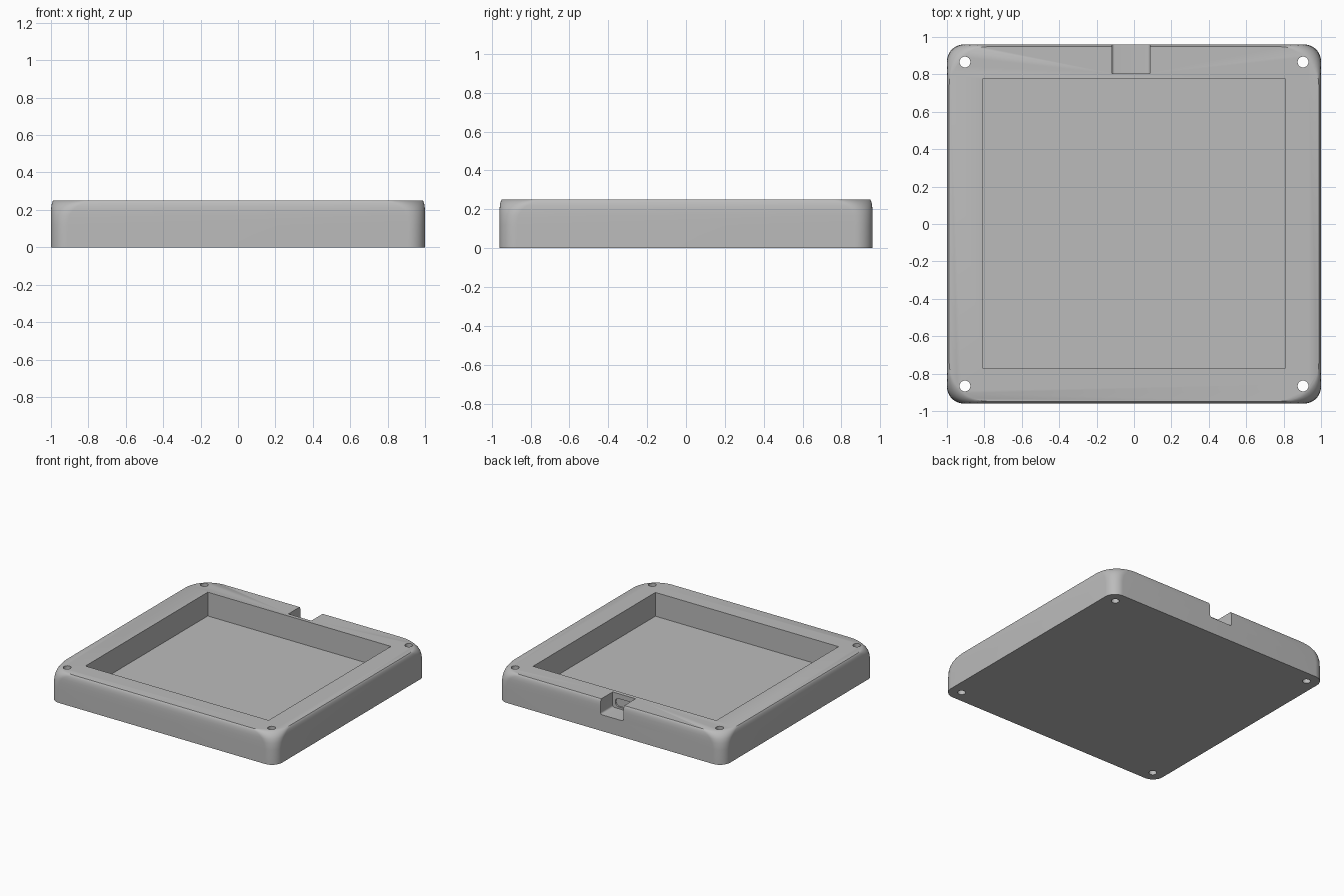
import bpy, bmesh, math
from mathutils import Vector

if "Cube" in bpy.data.objects:
    bpy.data.objects.remove(bpy.data.objects["Cube"], do_unlink=True)

HALF_X, HALF_Y, HEIGHT = 1.0, 0.96, 0.25
FLOOR = 0.06

grey = bpy.data.materials.new("plain grey")
grey.use_nodes = True
colour = (0.5, 0.5, 0.5, 1)
grey.diffuse_color = colour
grey.node_tree.nodes["Principled BSDF"].inputs["Base Color"].default_value = colour


def make_object(name, bm):
    bmesh.ops.recalc_face_normals(bm, faces=bm.faces[:])
    mesh = bpy.data.meshes.new(name)
    bm.to_mesh(mesh)
    bm.free()
    mesh.materials.append(grey)
    obj = bpy.data.objects.new(name, mesh)
    bpy.context.collection.objects.link(obj)
    return obj


def rounded_ring(half_x, half_y, radius, steps=12):
    """Outline of a rounded rectangle, corner by corner."""
    points = []
    for corner, (sx, sy) in enumerate([(1, 1), (-1, 1), (-1, -1), (1, -1)]):
        for i in range(steps + 1):
            a = math.pi / 2 * (corner + i / steps)
            points.append((sx * (half_x - radius) + radius * math.cos(a),
                           sy * (half_y - radius) + radius * math.sin(a)))
    return points


def loft(name, rings):
    """Skin closed rings of equal length and cap both ends."""
    bm = bmesh.new()
    loops = [[bm.verts.new(p) for p in ring] for ring in rings]
    n = len(loops[0])
    for low, high in zip(loops, loops[1:]):
        for i in range(n):
            j = (i + 1) % n
            bm.faces.new((low[i], low[j], high[j], high[i]))
    bm.faces.new(loops[0][::-1])
    bm.faces.new(loops[-1])
    return make_object(name, bm)


def box(name, low, high, bevel_edges=None, radius=0.0):
    bm = bmesh.new()
    bmesh.ops.create_cube(bm, size=1)
    low, high = Vector(low), Vector(high)
    for v in bm.verts:
        v.co = Vector([low[k] + (v.co[k] + 0.5) * (high[k] - low[k]) for k in range(3)])
    if bevel_edges:
        edges = [e for e in bm.edges if bevel_edges(e)]
        bmesh.ops.bevel(bm, geom=edges, offset=radius, segments=6,
                        profile=0.5, affect='EDGES')
    return make_object(name, bm)


def cylinder(name, x, y, radius):
    rings = [[(x + radius * math.cos(math.tau * i / 32),
               y + radius * math.sin(math.tau * i / 32), z) for i in range(32)]
             for z in (-0.1, HEIGHT + 0.1)]
    return loft(name, rings)


def runs_along_y(edge):
    a, b = edge.verts
    return abs(a.co.y - b.co.y) > 0.01


# Tray body: the corners grow rounder towards the softened top edge
levels = [(0, 0, 0.09), (0.12, 0, 0.09), (0.17, 0, 0.1), (0.2, 0.0007, 0.118),
          (0.22, 0.002, 0.14), (0.235, 0.005, 0.165), (0.244, 0.008, 0.185),
          (HEIGHT, 0.012, 0.205)]
tray = loft("tray_body", [[(x, y, z) for x, y in
                           rounded_ring(HALF_X - inset, HALF_Y - inset, r)]
                          for z, inset, r in levels])

# Cutters: main pocket, cable notch at the back, shallow port recess, screw holes
cutters = [
    box("pocket_cutter", (-0.81, -0.77, FLOOR), (0.81, 0.775, 0.4)),
    box("notch_cutter", (-0.118, 0.805, 0.13), (0.085, 1.1, 0.4),
        lambda e: runs_along_y(e) and e.verts[0].co.z < 0.2, 0.015),
    box("port_cutter", (-0.095, 0.793, 0.145), (0.062, 0.9, 0.21), runs_along_y, 0.03),
]
for sx in (-1, 1):
    for sy in (-1, 1):
        cutters.append(cylinder("screw_hole_cutter", sx * 0.904, sy * 0.866, 0.029))

bpy.context.view_layer.objects.active = tray
for cutter in cutters:
    cutter.hide_render = True
    mod = tray.modifiers.new("cut", 'BOOLEAN')
    mod.operation = 'DIFFERENCE'
    mod.solver = 'EXACT'
    mod.object = cutter
    bpy.ops.object.modifier_apply(modifier=mod.name)
    bpy.data.objects.remove(cutter, do_unlink=True)

# Smooth curved walls, crisp rims
bpy.ops.object.select_all(action='DESELECT')
tray.select_set(True)
bpy.ops.object.shade_smooth_by_angle(angle=math.radians(30))
